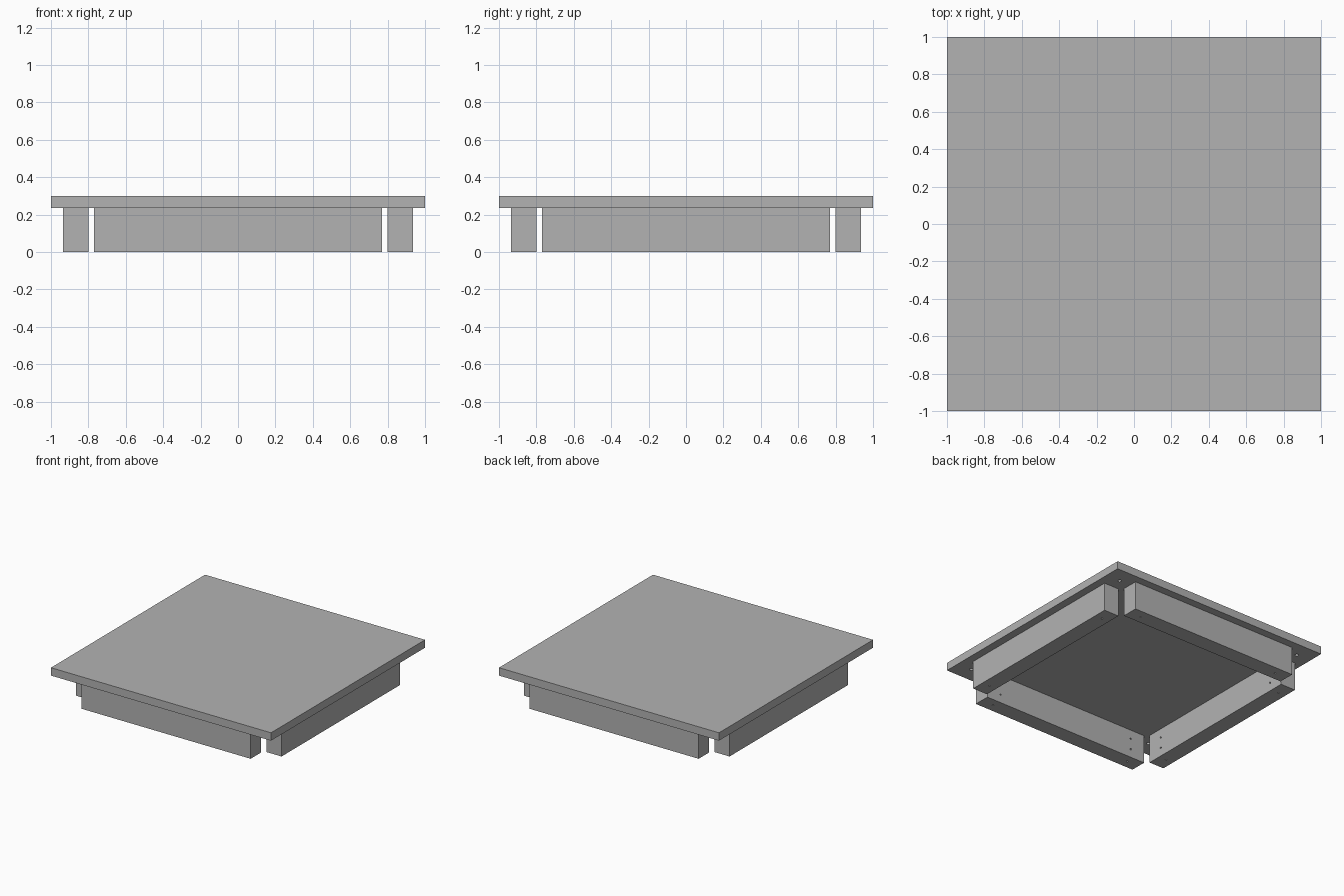
import bpy
import bmesh
from math import pi
from mathutils import Matrix, Vector

cube = bpy.data.objects.get("Cube")
if cube:
    bpy.data.objects.remove(cube, do_unlink=True)

grey = bpy.data.materials.new("plain_grey")
grey.use_nodes = True
GREY = (0.45, 0.45, 0.45, 1)
grey.diffuse_color = GREY
grey.node_tree.nodes["Principled BSDF"].inputs["Base Color"].default_value = GREY

TOP, UNDER = 0.30, 0.235     # slab faces
OUTER, INNER = 0.935, 0.80   # rail faces
HALF = 0.77                  # half rail length
MID = (OUTER + INNER) / 2


def add_object(name, bm):
    mesh = bpy.data.meshes.new(name)
    bm.to_mesh(mesh)
    bm.free()
    mesh.materials.append(grey)
    obj = bpy.data.objects.new(name, mesh)
    bpy.context.collection.objects.link(obj)
    return obj


def box(name, low, high):
    low, high = Vector(low), Vector(high)
    bm = bmesh.new()
    bmesh.ops.create_cube(bm, size=1, matrix=Matrix.Translation((low + high) / 2)
                          @ Matrix.Diagonal((*(high - low), 1)))
    return add_object(name, bm)


def drill(obj, holes, radius, depth):
    """Cut blind holes, each given as a centre and an axis rotation."""
    bm = bmesh.new()
    for centre, turn in holes:
        bmesh.ops.create_cone(bm, cap_ends=True, segments=16, radius1=radius,
                              radius2=radius, depth=2 * depth,
                              matrix=Matrix.Translation(centre) @ turn)
    cutter = add_object(obj.name + "_drill", bm)
    cutter.hide_render = True
    cutter.hide_set(True)
    cutter.display_type = 'WIRE'
    cut = obj.modifiers.new("holes", 'BOOLEAN')
    cut.operation = 'DIFFERENCE'
    cut.solver = 'EXACT'
    cut.object = cutter
    # Bake the cut and drop the cutter
    bpy.context.view_layer.update()
    result = bpy.data.meshes.new_from_object(
        obj.evaluated_get(bpy.context.evaluated_depsgraph_get()))
    obj.modifiers.clear()
    obj.data = result
    bpy.data.objects.remove(cutter, do_unlink=True)


upright = Matrix.Identity(4)
sideways = Matrix.Rotation(pi / 2, 4, 'X')

# Square slab with a blind hole under each corner
slab = box("top_slab", (-1, -1, UNDER), (1, 1, TOP))
drill(slab, [((x, y, UNDER), upright) for x in (-0.87, 0.87) for y in (-0.87, 0.87)],
      0.014, 0.04)

# Four rails, open at the corners, with screw holes near their ends
for i, side in enumerate(("front", "left", "back", "right")):
    rail = box(side + "_rail", (-HALF, -OUTER, 0), (HALF, -INNER, UNDER))
    holes = []
    for end in (-1, 1):
        holes.append(((end * 0.66, -MID, 0), upright))
        holes += [((end * 0.64, -INNER, z), sideways) for z in (0.07, 0.16)]
    drill(rail, holes, 0.007, 0.04)
    rail.data.transform(Matrix.Rotation(i * pi / 2, 4, 'Z'))
